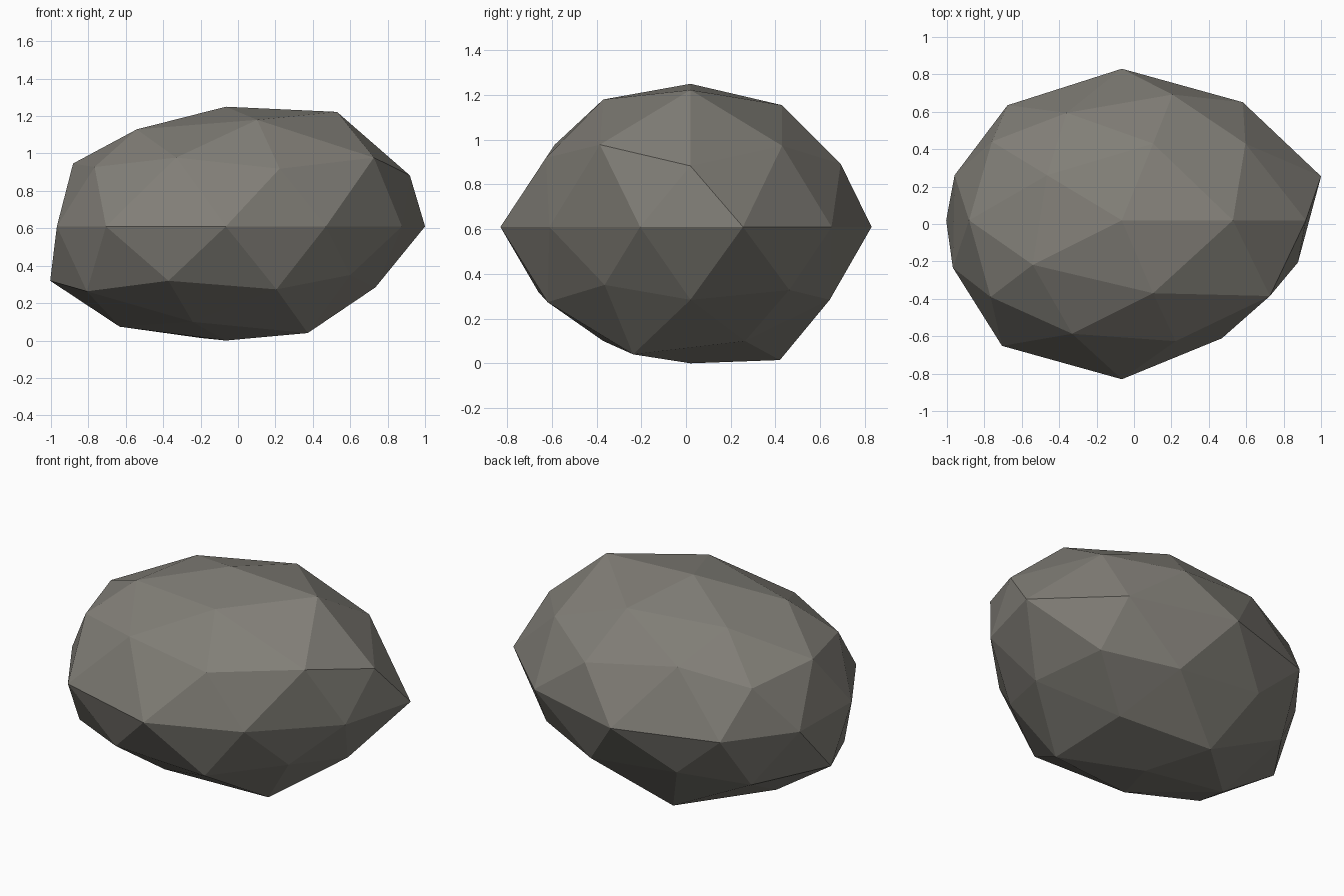
import bpy
import bmesh
import math

# Remove only the default object
default_cube = bpy.data.objects.get("Cube")
if default_cube:
    bpy.data.objects.remove(default_cube, do_unlink=True)


def make_material(name, colour):
    """Create one flat colour that shows in the viewport and in a render."""
    material = bpy.data.materials.new(name)
    material.use_nodes = True
    material.diffuse_color = colour
    shader = material.node_tree.nodes["Principled BSDF"]
    shader.inputs["Base Color"].default_value = colour
    shader.inputs["Roughness"].default_value = 0.9
    return material


def ring_order(vert):
    """Sort key: rings from top to bottom, then counter-clockwise from +x."""
    angle = math.degrees(math.atan2(vert.co.y, vert.co.x))
    return -round(vert.co.z, 2), round(angle) % 360


# Overall boulder proportions and the middle of the stone
STRETCH = (1.02, 0.79, 0.65)
CENTRE = (-0.065, 0.02, 0.61)

# Chipping of each corner, in percent of stretch along x, y and z, ring by ring
cap_top = [(0, 0, -1)]
crown = [(11, 0, 7), (1, 3, -1), (-8, -1, -5), (10, -2, -4), (1, -1, 2)]
shoulder = [(-6, 3, 4), (10, -8, 5), (-6, 0, -1), (-1, -4, 5), (13, 2, 5)]
upper_side = [(8, 0, -4), (-4, 0, -2), (-6, 1, -2), (-5, -1, 6), (2, -3, 4)]
waist = [(10, -3, 0), (8, -1, 0), (0, 2, 0), (2, -3, 0), (-8, -1, 0),
         (-7, 3, 0), (7, 4, 0), (0, 6, 0), (-11, -1, 0), (-3, -6, 0)]
lower_side = [(-6, 5, -2), (12, -7, -6), (3, 0, 0), (9, 1, 0), (-10, -6, -7)]
belly = [(-8, 0, -3), (-1, -2, -3), (-5, -1, -2), (6, 3, 1), (1, 0, -1)]
foot = [(-10, 0, -5), (-15, 1, 5), (6, 0, -2), (7, -1, -5), (1, 4, 2)]
cap_bottom = [(0, 0, -4)]
chips = (cap_top + crown + shoulder + upper_side + waist
         + lower_side + belly + foot + cap_bottom)

# Boulder: a faceted ball, stretched and chipped at every corner
bm = bmesh.new()
bmesh.ops.create_icosphere(bm, subdivisions=2, radius=1.0)
for vert, chip in zip(sorted(bm.verts, key=ring_order), chips):
    for axis in range(3):
        factor = STRETCH[axis] + chip[axis] / 100
        vert.co[axis] = CENTRE[axis] + vert.co[axis] * factor
bmesh.ops.recalc_face_normals(bm, faces=bm.faces)
for face in bm.faces:
    face.smooth = False

mesh = bpy.data.meshes.new("boulder")
bm.to_mesh(mesh)
bm.free()
mesh.materials.append(make_material("stone_grey", (0.22, 0.21, 0.185, 1.0)))
boulder = bpy.data.objects.new("boulder", mesh)
bpy.context.collection.objects.link(boulder)
